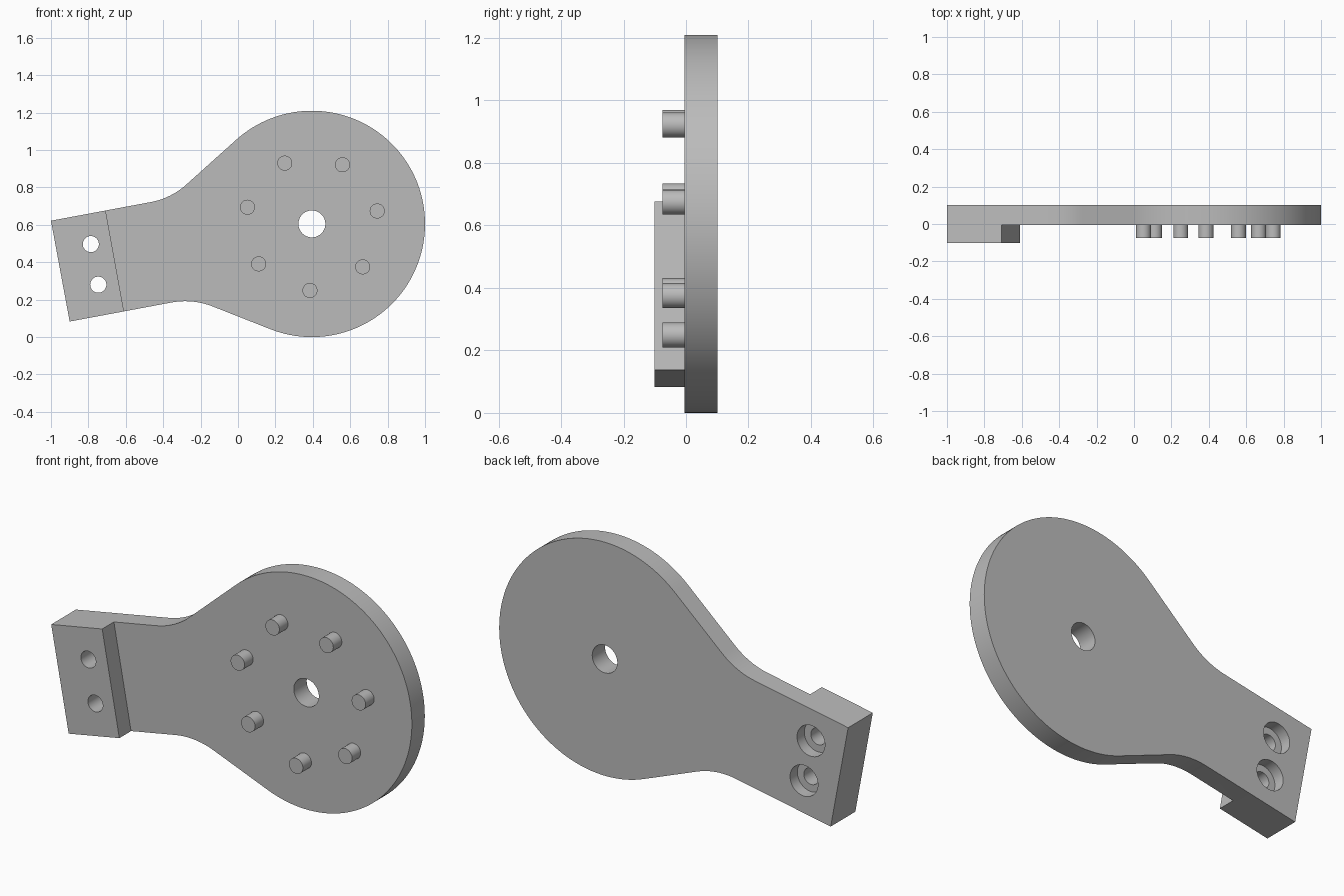
import bpy
import bmesh
from math import sin, cos, tan, radians
from mathutils import Vector

if "Cube" in bpy.data.objects:
    bpy.data.objects.remove(bpy.data.objects["Cube"], do_unlink=True)

BACK, FACE, FRONT, PIN_TIP = 0.101, -0.005, -0.101, -0.075
HUB, RADIUS = Vector((0.395, 0.605)), 0.605

grey = bpy.data.materials.new("plain grey")
grey.use_nodes = True
colour = (0.5, 0.5, 0.5, 1)
grey.diffuse_color = colour
grey.node_tree.nodes["Principled BSDF"].inputs["Base Color"].default_value = colour


def polar(centre, radius, degrees):
    a = radians(degrees)
    return centre + radius * Vector((cos(a), sin(a)))


def prism(name, outline, y0, y1):
    """Extrude an x-z outline between two depths."""
    bm = bmesh.new()
    face = bm.faces.new([bm.verts.new((p[0], y0, p[1])) for p in outline])
    ext = bmesh.ops.extrude_face_region(bm, geom=[face])
    moved = [v for v in ext["geom"] if isinstance(v, bmesh.types.BMVert)]
    bmesh.ops.translate(bm, verts=moved, vec=(0, y1 - y0, 0))
    bmesh.ops.recalc_face_normals(bm, faces=bm.faces)
    mesh = bpy.data.meshes.new(name)
    bm.to_mesh(mesh)
    bm.free()
    mesh.materials.append(grey)
    obj = bpy.data.objects.new(name, mesh)
    bpy.context.collection.objects.link(obj)
    return obj


def rod(name, centre, radius, y0, y1, sides=48):
    ring = [polar(Vector(centre), radius, 360 * i / sides) for i in range(sides)]
    return prism(name, ring, y0, y1)


def activate(obj):
    bpy.ops.object.select_all(action="DESELECT")
    obj.select_set(True)
    bpy.context.view_layer.objects.active = obj


def cut(obj, cutter):
    mod = obj.modifiers.new("cut", "BOOLEAN")
    mod.operation, mod.solver, mod.object = "DIFFERENCE", "EXACT", cutter
    cutter.hide_render = True
    activate(obj)
    bpy.ops.object.modifier_apply(modifier=mod.name)
    bpy.data.objects.remove(cutter, do_unlink=True)


def smooth(obj):
    activate(obj)
    bpy.ops.object.shade_smooth_by_angle(angle=radians(30))


def fillet(before, corner, after, radius, steps=12):
    """Points of a tangent arc that rounds a corner."""
    u, v = (before - corner).normalized(), (after - corner).normalized()
    half = u.angle(v) / 2
    centre = corner + (u + v).normalized() * radius / sin(half)
    start = corner + u * radius / tan(half) - centre
    end = corner + v * radius / tan(half) - centre
    arc = [start.lerp(end, i / steps).normalized() for i in range(steps + 1)]
    return [centre + p * radius for p in arc]


# Paddle outline: round head, rounded necks and a tilted handle
head = [polar(HUB, RADIUS, 132 - 243.5 * i / 96) for i in range(97)]
top_end, low_end = Vector((-1, 0.622)), Vector((-0.9, 0.083))
low_neck = fillet(head[-1], Vector((-0.243, 0.206)), low_end, 0.4)
top_neck = fillet(top_end, Vector((-0.358, 0.742)), head[0], 0.39)
paddle = prism("paddle_plate", head + low_neck + [low_end, top_end] + top_neck, FRONT, BACK)

# Thin everything beyond the handle block
step_top, step_low = Vector((-0.708, 0.677)), Vector((-0.61, 0.14))
along = step_top - step_low
relief = [step_top + along, (1.5, 2), (1.5, -1), step_low - along]
cut(paddle, prism("relief_cutter", relief, FRONT - 0.1, FACE))

# Centre bore and counterbored screw holes
cut(paddle, rod("bore_cutter", HUB, 0.072, -0.3, 0.3))
for spot in ((-0.787, 0.497), (-0.747, 0.28)):
    cut(paddle, rod("screw_cutter", spot, 0.043, -0.3, 0.3))
    cut(paddle, rod("counterbore_cutter", spot, 0.08, BACK - 0.06, 0.3))
smooth(paddle)

# Ring of seven pins
for i in range(7):
    spot = polar(HUB, 0.356, 11.2 + 360 * i / 7)
    smooth(rod(f"pin_{i + 1}", spot, 0.04, FACE + 0.01, PIN_TIP))
